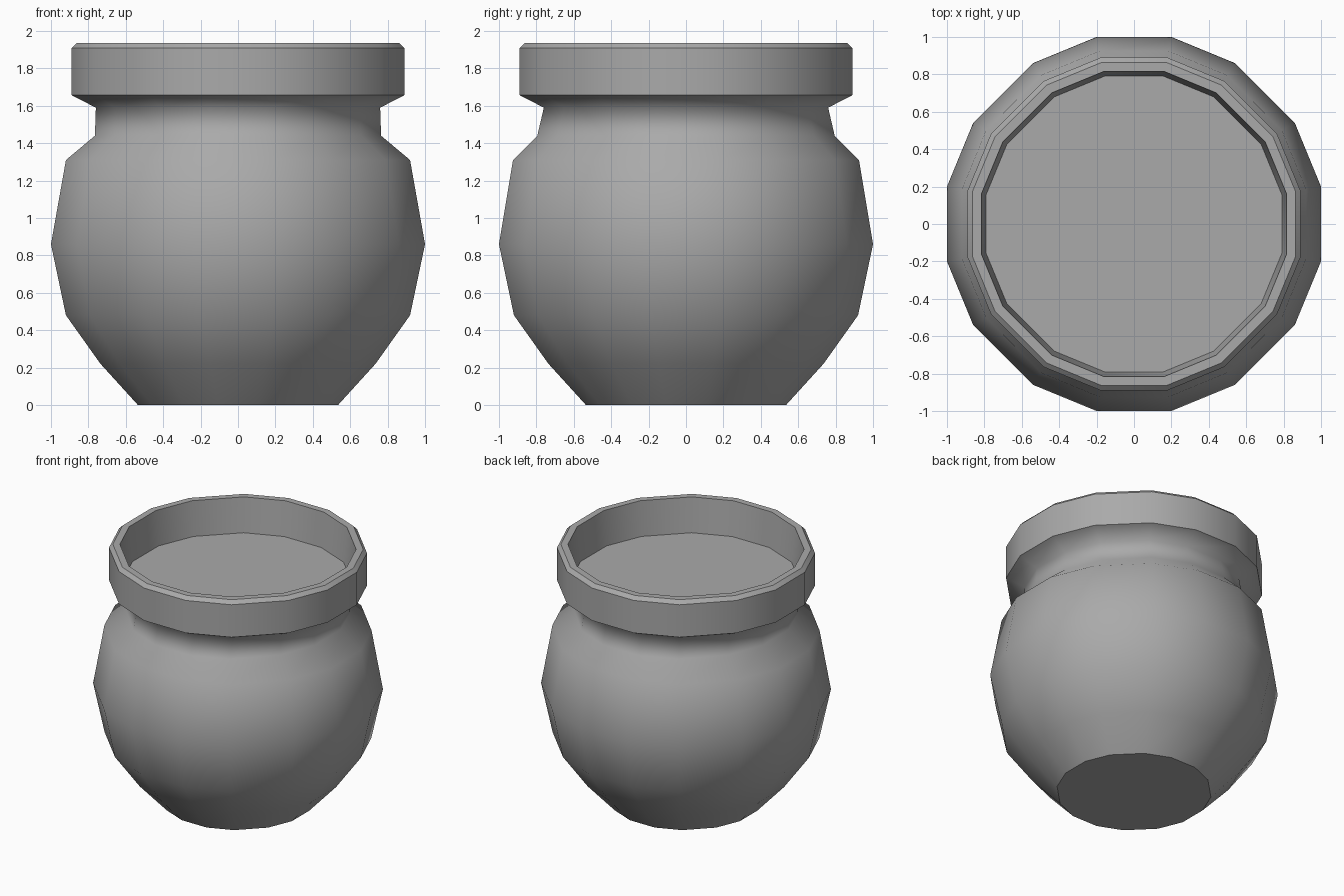
import bpy
import bmesh
import math

cube = bpy.data.objects.get("Cube")
if cube:
    bpy.data.objects.remove(cube, do_unlink=True)

# One plain grey for the whole pot
clay = bpy.data.materials.new("grey clay")
clay.use_nodes = True
GREY = (0.4, 0.4, 0.4, 1)
clay.diffuse_color = GREY
clay.node_tree.nodes["Principled BSDF"].inputs["Base Color"].default_value = GREY

# Sixteen-sided cross-section whose flats face the four axes
QUARTER = [(1.0, 0.2), (0.86, 0.54), (0.54, 0.86), (0.2, 1.0)]
SECTION = []
for turn in range(4):
    c, s = round(math.cos(turn * math.pi / 2)), round(math.sin(turn * math.pi / 2))
    SECTION += [(c * x - s * y, s * x + c * y) for x, y in QUARTER]

# Outline from base to inner floor: half width x, half width y, height, hard edge
PROFILE = [
    (0.535, 0.535, 0.0, True),      # base
    (0.735, 0.735, 0.22, False),
    (0.92, 0.92, 0.48, False),
    (1.0, 1.0, 0.86, False),        # belly
    (0.92, 0.925, 1.31, False),     # shoulder
    (0.765, 0.795, 1.44, False),
    (0.76, 0.76, 1.59, False),      # neck
    (0.89, 0.89, 1.657, True),      # collar underside
    (0.89, 0.89, 1.908, True),
    (0.864, 0.864, 1.935, True),    # lip
    (0.815, 0.815, 1.935, True),
    (0.79, 0.79, 1.67, True),       # inner floor
]


def lathe(name, profile, material):
    bm = bmesh.new()
    count = len(SECTION)
    rings = [[bm.verts.new((x * rx, y * ry, z)) for x, y in SECTION]
             for rx, ry, z, _ in profile]
    for low, high in zip(rings, rings[1:]):
        for i in range(count):
            j = (i + 1) % count
            bm.faces.new((low[i], low[j], high[j], high[i])).smooth = True
    bm.faces.new(rings[0][::-1])
    bm.faces.new(rings[-1])
    for ring, row in zip(rings, profile):
        if row[3]:
            for i in range(count):
                bm.edges.get((ring[i], ring[(i + 1) % count])).smooth = False
    mesh = bpy.data.meshes.new(name)
    bm.to_mesh(mesh)
    bm.free()
    mesh.materials.append(material)
    obj = bpy.data.objects.new(name, mesh)
    bpy.context.collection.objects.link(obj)
    return obj


lathe("pot", PROFILE, clay)
